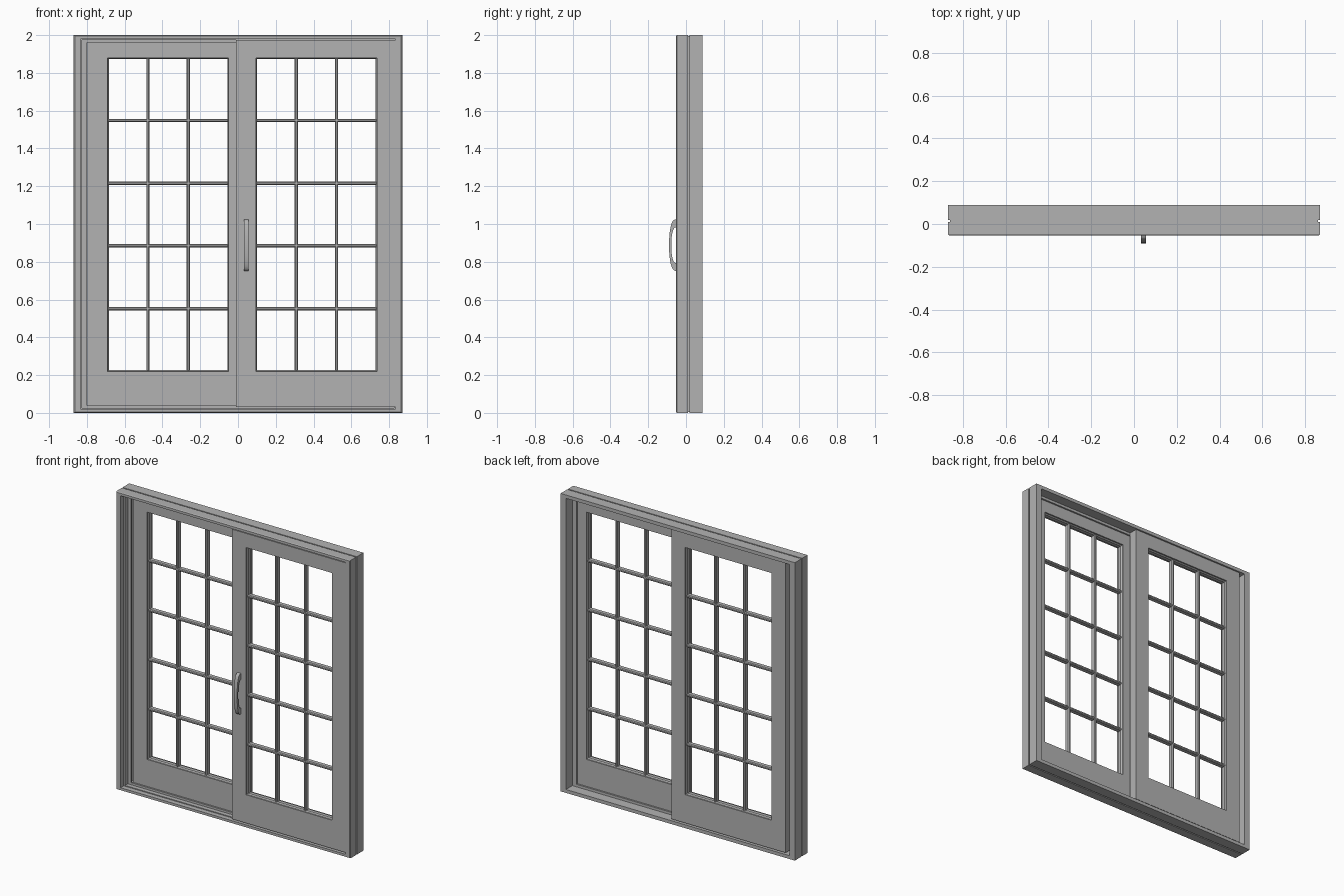
import bpy, bmesh, math

if "Cube" in bpy.data.objects:
    bpy.data.objects.remove(bpy.data.objects["Cube"], do_unlink=True)

grey = bpy.data.materials.new("painted grey")
grey.use_nodes = True
grey.diffuse_color = (0.45, 0.45, 0.45, 1)
grey.node_tree.nodes["Principled BSDF"].inputs["Base Color"].default_value = grey.diffuse_color


def finish(name, bm):
    bmesh.ops.recalc_face_normals(bm, faces=bm.faces)
    mesh = bpy.data.meshes.new(name)
    bm.to_mesh(mesh)
    bm.free()
    mesh.materials.append(grey)
    obj = bpy.data.objects.new(name, mesh)
    bpy.context.collection.objects.link(obj)
    return obj


def sweep_ring(name, x0, x1, z0, z1, profile, z_scale=1):
    """Sweep a closed (inset, y) profile round a mitred rectangle."""
    bm = bmesh.new()
    loops = []
    for x, z, sx, sz in ((x0, z0, 1, 1), (x1, z0, -1, 1), (x1, z1, -1, -1), (x0, z1, 1, -1)):
        loops.append([bm.verts.new((x + sx * d, y, z + sz * d * z_scale)) for d, y in profile])
    n = len(profile)
    for a, b in zip(loops, loops[1:] + loops[:1]):
        for i in range(n):
            j = (i + 1) % n
            bm.faces.new((a[i], a[j], b[j], b[i]))
    return finish(name, bm)


def box(name, x0, x1, y0, y1, z0, z1, bevel=0):
    bm = bmesh.new()
    bmesh.ops.create_cube(bm, size=1)
    for v in bm.verts:
        v.co = ((x0, x1)[v.co.x > 0], (y0, y1)[v.co.y > 0], (z0, z1)[v.co.z > 0])
    obj = finish(name, bm)
    if bevel:
        mod = obj.modifiers.new("chamfer", "BEVEL")
        mod.width = bevel
        mod.segments = 1
    return obj


# Outer frame: front and back tracks, centre stop, outer groove
sweep_ring("outer_frame", -0.87, 0.87, 0, 2, [
    (0.006, -0.053), (0, -0.047), (0, 0.010), (0.010, 0.010), (0.010, 0.018),
    (0, 0.018), (0, 0.088), (0.040, 0.088), (0.040, 0.020), (0.070, 0.020),
    (0.070, 0.009), (0.045, 0.009), (0.045, -0.020), (0.035, -0.020), (0.035, -0.053)], 0.57)


def door(name, x0, x1, open_x0, open_x1, y):
    """Door leaf with a tall bottom rail and a grid of glazing bars."""
    depth, z0, z1, open_z0, open_z1 = 0.058, 0.030, 1.975, 0.22, 1.88
    lip = 0.006
    box(name + "_left_stile", open_x1, x1, y, y + depth, z0, z1)
    box(name + "_right_stile", x0, open_x0, y, y + depth, z0, z1)
    box(name + "_bottom_rail", open_x0, open_x1, y, y + depth, z0, open_z0)
    box(name + "_top_rail", open_x0, open_x1, y, y + depth, open_z1, z1)
    # Glazing bead lining the opening
    mid = y + depth / 2
    sweep_ring(name + "_bead", open_x0, open_x1, open_z0, open_z1, [
        (0, mid - 0.020), (lip, mid - 0.012), (lip, mid + 0.012), (0, mid + 0.020)])
    # Glazing bars
    half = 0.009
    for i in range(1, 3):
        x = open_x0 + (open_x1 - open_x0) * i / 3
        box(f"{name}_upright_bar_{i}", x - half, x + half, mid - 0.018, mid + 0.018,
            open_z0, open_z1, 0.005)
    for i in range(1, 5):
        z = open_z0 + (open_z1 - open_z0) * i / 5
        box(f"{name}_cross_bar_{i}", open_x0, open_x1, mid - 0.018, mid + 0.018,
            z - half, z + half, 0.005)


door("front_door", -0.010, 0.836, 0.095, 0.735, -0.050)
door("back_door", -0.796, 0.050, -0.690, -0.050, 0.022)

# Bowed pull handle on the front door
bm = bmesh.new()
steps = 16
outline = []
for reach, half, base in ((0.040, 0.137, -0.050), (0.028, 0.095, -0.050)):
    arc = [math.pi * i / steps for i in range(steps + 1)]
    if outline:
        arc.reverse()
    outline += [(base - reach * math.sin(a) ** 0.7 if 0 < a < math.pi - 1e-4 else base,
                 0.888 + half * math.cos(a)) for a in arc]
verts = [bm.verts.new((0.032, y, z)) for y, z in outline]
face = bm.faces.new(verts)
grown = bmesh.ops.extrude_face_region(bm, geom=[face])["geom"]
bmesh.ops.translate(bm, vec=(0.024, 0, 0),
                    verts=[v for v in grown if isinstance(v, bmesh.types.BMVert)])
handle = finish("pull_handle", bm)
bpy.context.view_layer.objects.active = handle
handle.select_set(True)
bpy.ops.object.shade_smooth_by_angle(angle=math.radians(35))
